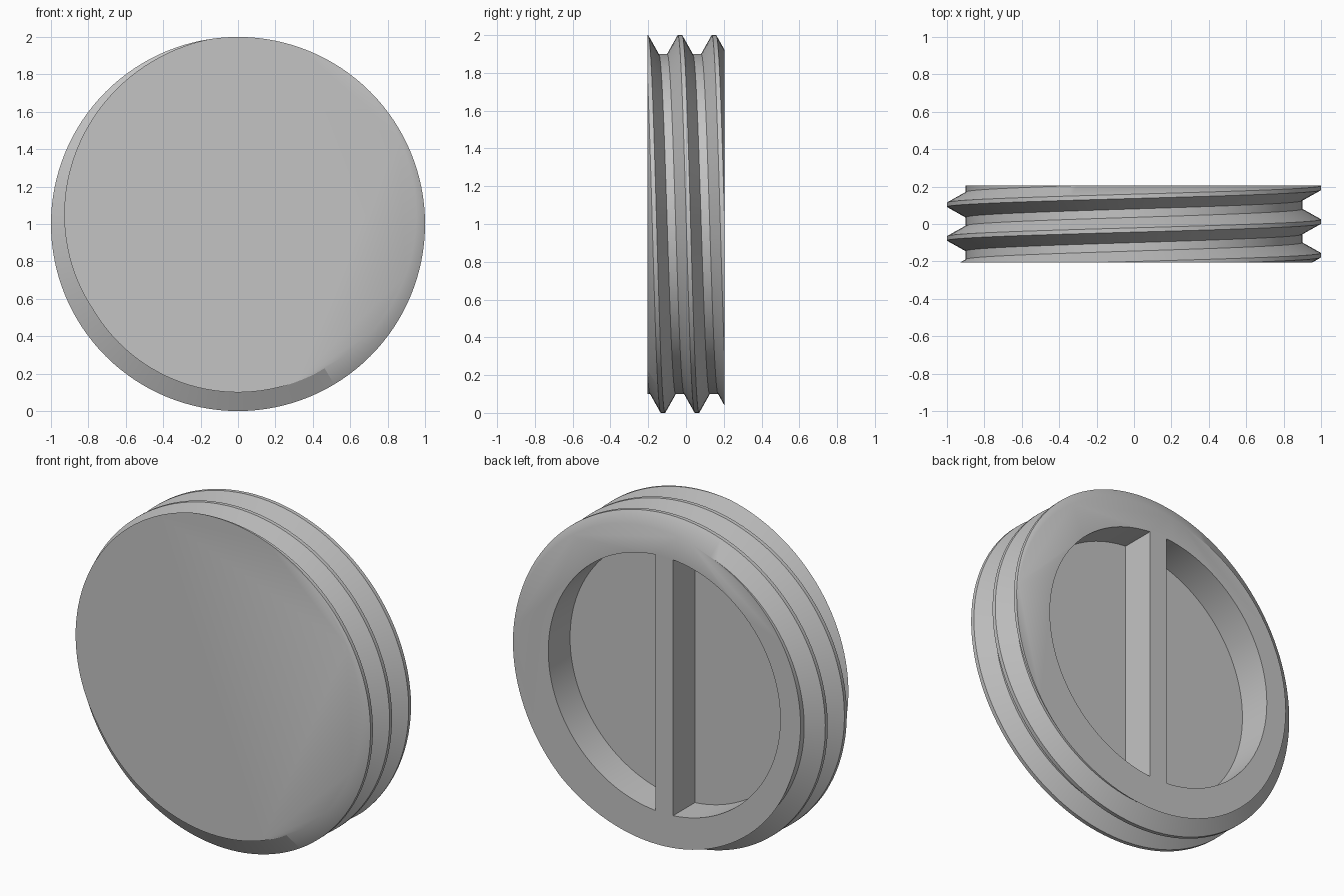
import bpy, bmesh, math
from mathutils import Vector

cube = bpy.data.objects.get("Cube")
if cube:
    bpy.data.objects.remove(cube, do_unlink=True)

HALF = 0.205               # half thickness of the plug
ROOT, CREST = 0.9, 1.0     # thread radii
PITCH, FLAT, SLOPE = 0.18, 0.0115, 0.056
START = 0.013              # crest position at angle zero
STEPS, TURNS = 128, 4      # per turn, and turns each way
HOLE, BAR, FLOOR = 0.766, 0.059, 0.0

grey = bpy.data.materials.new("plain grey")
grey.use_nodes = True
grey.diffuse_color = (0.55, 0.55, 0.55, 1)
grey.node_tree.nodes["Principled BSDF"].inputs["Base Color"].default_value = grey.diffuse_color


def add_object(name, bm):
    bmesh.ops.recalc_face_normals(bm, faces=bm.faces[:])
    mesh = bpy.data.meshes.new(name)
    bm.to_mesh(mesh)
    bm.free()
    mesh.materials.append(grey)
    obj = bpy.data.objects.new(name, mesh)
    bpy.context.collection.objects.link(obj)
    return obj


# Threaded body: a long helical strip, cut flat at both ends and capped
profile = [(-FLAT - SLOPE, ROOT), (-FLAT, CREST), (FLAT, CREST), (FLAT + SLOPE, ROOT)]
bm = bmesh.new()
rows = []
for i in range(-TURNS * STEPS, TURNS * STEPS + 1):
    a = math.tau * i / STEPS
    y = START - PITCH * i / STEPS
    rows.append([bm.verts.new((r * math.cos(a), y + off, 1 + r * math.sin(a)))
                 for off, r in profile])
for i in range(len(rows) - 1):
    p, q = rows[i], rows[i + 1]
    for k in range(3):
        bm.faces.new((p[k], p[k + 1], q[k + 1], q[k]))
    if i >= STEPS:         # root strip joining to the previous turn
        u, v = rows[i - STEPS], rows[i - STEPS + 1]
        bm.faces.new((p[3], u[0], v[0], q[3]))
for side in (-1, 1):
    bmesh.ops.bisect_plane(bm, geom=bm.verts[:] + bm.edges[:] + bm.faces[:], dist=1e-6,
                           plane_co=Vector((0, side * HALF, 0)),
                           plane_no=Vector((0, side, 0)), clear_outer=True)
bmesh.ops.remove_doubles(bm, verts=bm.verts[:], dist=1e-5)
bmesh.ops.holes_fill(bm, edges=[e for e in bm.edges if e.is_boundary], sides=0)
body = add_object("threaded_plug", bm)

# Two D-shaped pockets in the back, leaving a grip bar between them
half_angle = math.acos(BAR / HOLE)
for side in (-1, 1):
    bm = bmesh.new()
    angles = [half_angle * (2 * j / 64 - 1) for j in range(65)]
    outline = [bm.verts.new((side * HOLE * math.cos(a), FLOOR, 1 + HOLE * math.sin(a)))
               for a in angles]
    face = bm.faces.new(outline)
    ext = bmesh.ops.extrude_face_region(bm, geom=[face])
    bmesh.ops.translate(bm, vec=(0, 2 * HALF, 0),
                        verts=[g for g in ext["geom"] if isinstance(g, bmesh.types.BMVert)])
    cutter = add_object("pocket_cutter", bm)
    cutter.hide_render = True
    mod = body.modifiers.new("pocket", 'BOOLEAN')
    mod.operation, mod.solver, mod.object = 'DIFFERENCE', 'EXACT', cutter
    bpy.context.view_layer.objects.active = body
    bpy.ops.object.modifier_apply(modifier=mod.name)
    bpy.data.objects.remove(cutter, do_unlink=True)

# Smooth round walls, crisp thread edges
bpy.ops.object.select_all(action='DESELECT')
body.select_set(True)
bpy.context.view_layer.objects.active = body
bpy.ops.object.shade_smooth_by_angle(angle=math.radians(30))
